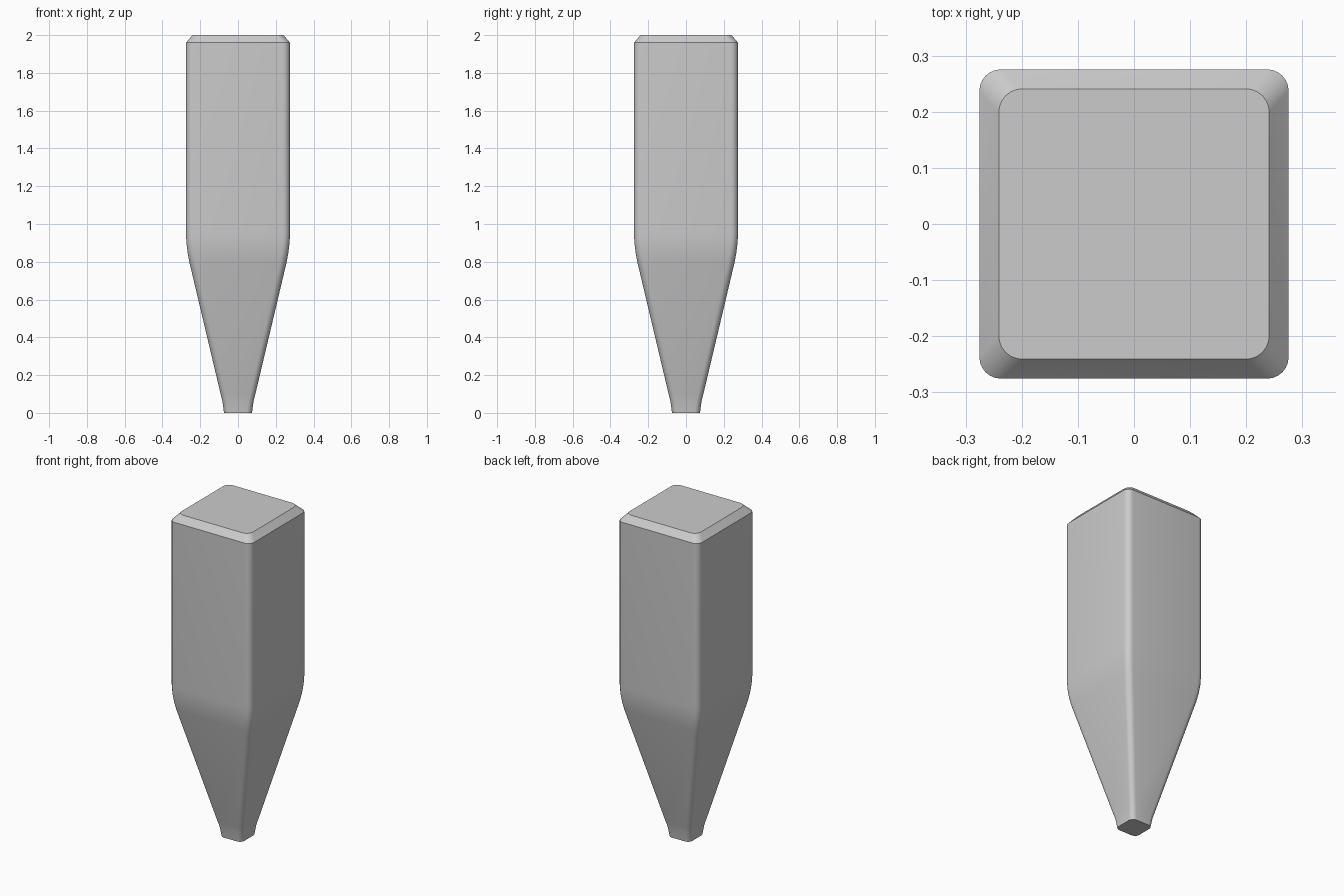
import bpy, bmesh
from math import sin, cos, pi, radians

if "Cube" in bpy.data.objects:
    bpy.data.objects.remove(bpy.data.objects["Cube"])

# Side profile: height, half width, corner radius
PROFILE = [
    (0.0, 0.074, 0.03), (0.06, 0.082, 0.03), (0.10, 0.092, 0.03),
    (0.80, 0.258, 0.038), (0.85, 0.267, 0.038), (0.90, 0.273, 0.038),
    (0.95, 0.2755, 0.038), (1.96, 0.2755, 0.038), (2.0, 0.241, 0.042),
]
STEPS = 6  # segments in each rounded corner


def rounded_square(bm, z, half, radius):
    ring = []
    for corner in range(4):
        mid = pi / 4 + corner * pi / 2
        cx = (half - radius) * (1 if cos(mid) > 0 else -1)
        cy = (half - radius) * (1 if sin(mid) > 0 else -1)
        for i in range(STEPS + 1):
            a = corner * pi / 2 + i / STEPS * pi / 2
            ring.append(bm.verts.new((cx + radius * cos(a), cy + radius * sin(a), z)))
    return ring


# Tapered square peg: loft the rounded sections and cap both ends
bm = bmesh.new()
rings = [rounded_square(bm, *p) for p in PROFILE]
n = len(rings[0])
for low, high in zip(rings, rings[1:]):
    for i in range(n):
        j = (i + 1) % n
        bm.faces.new((low[i], low[j], high[j], high[i]))
bm.faces.new(rings[0][::-1])
bm.faces.new(rings[-1])
mesh = bpy.data.meshes.new("tapered_peg")
bm.to_mesh(mesh)
bm.free()

peg = bpy.data.objects.new("tapered_peg", mesh)
bpy.context.collection.objects.link(peg)
bpy.context.view_layer.objects.active = peg
peg.select_set(True)
bpy.ops.object.shade_smooth_by_angle(angle=radians(30))
